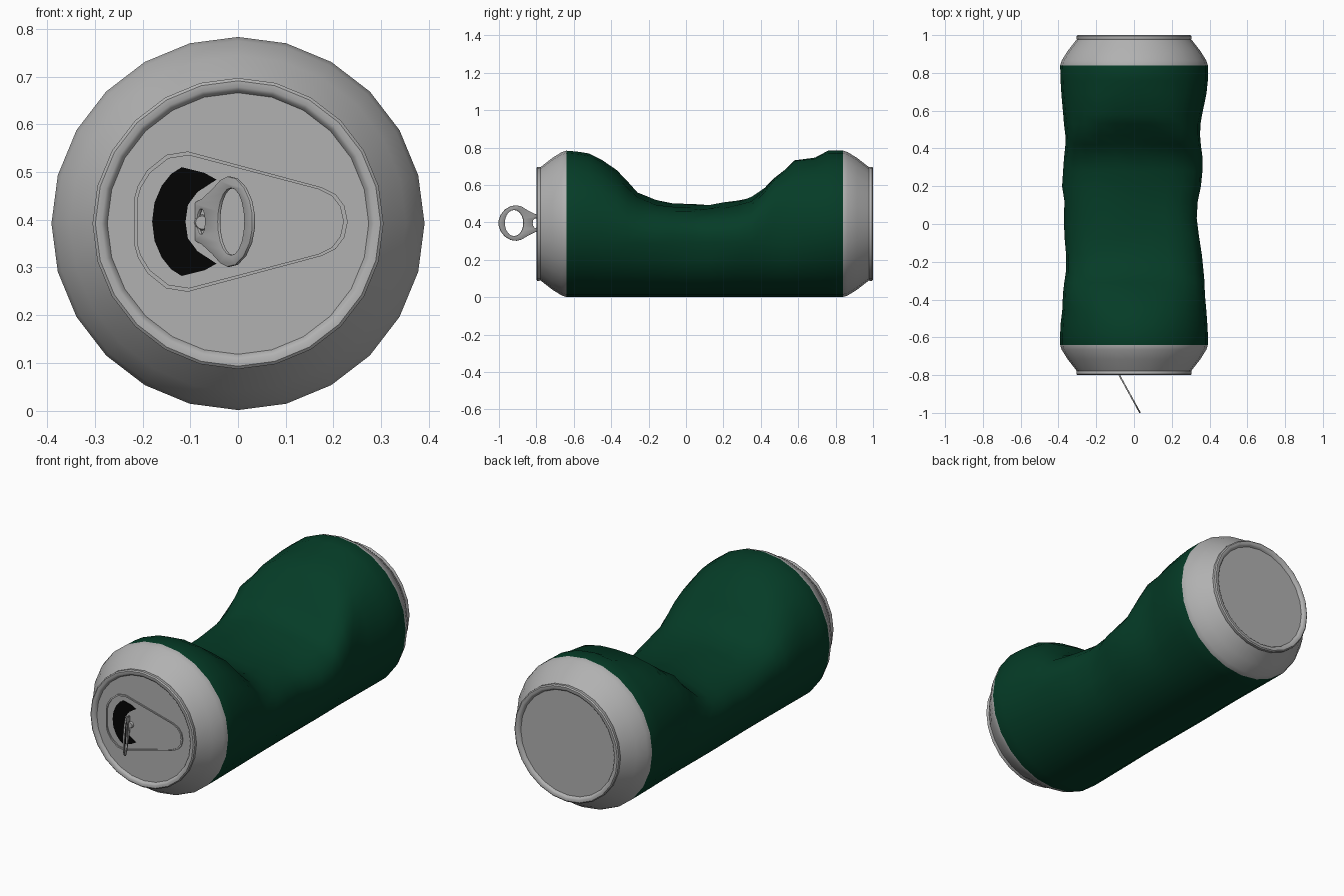
import bpy, bmesh, math, random
from mathutils import Matrix, Vector

if "Cube" in bpy.data.objects:
    bpy.data.objects.remove(bpy.data.objects["Cube"])

random.seed(4)
SIDES, R, ZC = 24, 0.391, 0.392
TOP = ZC + R


def material(name, rgb):
    m = bpy.data.materials.new(name)
    m.diffuse_color = (*rgb, 1)
    m.use_nodes = True
    m.node_tree.nodes["Principled BSDF"].inputs["Base Color"].default_value = m.diffuse_color
    return m


GREY = material("bare_metal_grey", (0.44, 0.44, 0.44))
GREEN = material("dark_green_paint", (0.0015, 0.045, 0.02))
BLACK = material("opening_black", (0.001, 0.001, 0.001))


def finish(name, bm, mats, angle=40):
    bmesh.ops.remove_doubles(bm, verts=bm.verts, dist=0.0002)
    bmesh.ops.recalc_face_normals(bm, faces=bm.faces)
    me = bpy.data.meshes.new(name)
    bm.to_mesh(me)
    bm.free()
    for m in mats:
        me.materials.append(m)
    ob = bpy.data.objects.new(name, me)
    bpy.context.collection.objects.link(ob)
    bpy.ops.object.select_all(action='DESELECT')
    ob.select_set(True)
    bpy.context.view_layer.objects.active = ob
    bpy.ops.object.shade_smooth_by_angle(angle=math.radians(angle))
    return ob


def plate(name, loops, thick, matrix, mat, bevel=0.0):
    """Flat plate from outline loops; inner loops become holes."""
    cu = bpy.data.curves.new(name + "_outline", 'CURVE')
    cu.dimensions = '2D'
    cu.fill_mode = 'BOTH'
    cu.extrude = thick / 2
    cu.bevel_depth = bevel
    cu.bevel_resolution = 1
    for pts in loops:
        sp = cu.splines.new('POLY')
        sp.points.add(len(pts) - 1)
        for p, (x, y) in zip(sp.points, pts):
            p.co = (x, y, 0, 1)
        sp.use_cyclic_u = True
    tmp = bpy.data.objects.new(name + "_outline", cu)
    bpy.context.collection.objects.link(tmp)
    me = bpy.data.meshes.new_from_object(tmp)
    bpy.data.objects.remove(tmp)
    bm = bmesh.new()
    bm.from_mesh(me)
    bpy.data.meshes.remove(me)
    for f in bm.faces:
        f.material_index = 0
    bm.transform(matrix)
    return finish(name, bm, [mat], 35)


def mirrored(half):
    """Close an upper half outline by mirroring it in y."""
    return half + [(x, -y) for x, y in reversed(half) if abs(y) > 1e-6]


def ellipse(cx, rx, ry, n):
    return [(cx + rx * math.cos(2 * math.pi * i / n),
             ry * math.sin(2 * math.pi * i / n)) for i in range(n)]


# Can ends: (distance from the end plane, radius), from recessed lid to shoulder
END = [(0.014, 0.274), (0.005, 0.279), (0.0, 0.286), (0.0, 0.299),
       (0.005, 0.305), (0.016, 0.305), (0.022, 0.303), (0.085, 0.352), (0.135, 0.383)]

# Crushed wall: y, height of the top, left and right half width
WALL = [(-0.64, 0.783, 0.39, 0.39), (-0.58, 0.778, 0.39, 0.39), (-0.52, 0.768, 0.387, 0.387),
        (-0.45, 0.733, 0.38, 0.382), (-0.37, 0.68, 0.377, 0.378), (-0.31, 0.615, 0.37, 0.373),
        (-0.26, 0.558, 0.365, 0.37), (-0.16, 0.515, 0.36, 0.365), (-0.07, 0.502, 0.368, 0.352),
        (0.03, 0.497, 0.372, 0.335), (0.12, 0.497, 0.377, 0.34), (0.2, 0.503, 0.38, 0.36),
        (0.28, 0.517, 0.377, 0.37), (0.35, 0.535, 0.372, 0.368), (0.42, 0.58, 0.368, 0.36),
        (0.47, 0.635, 0.368, 0.354), (0.53, 0.685, 0.37, 0.352), (0.58, 0.75, 0.374, 0.36),
        (0.69, 0.775, 0.384, 0.383), (0.76, 0.781, 0.388, 0.39), (0.84, 0.783, 0.39, 0.39)]
LOW = 0.29


def clamp(v):
    return max(0.0, min(1.0, v))


def crushed_point(y, h, wl, wr, a):
    x, z = R * math.cos(a), ZC + R * math.sin(a)
    dent = clamp((TOP - h) / 0.286)
    side = clamp((z - 0.05) / 0.25)
    x *= 1 + side * ((wr if x > 0 else wl) / 0.39 - 1)
    if z > LOW + 0.01 and dent > 0.01:
        t = (z - LOW) / (TOP - LOW)
        span = h - LOW
        # middle: sides fold over a low lip, lower on the right
        power = min((TOP - LOW) / span, 1.35 if x < 0 else 1.05)
        folded = LOW + span * (1 - max(0, 1 - t) ** power)
        folded -= 0.015 * dent * math.exp(-((x - 0.1) / 0.06) ** 2)
        # back: the wall keeps its round sides up to a steep flat cut
        cut = (z ** -16 + h ** -16) ** (-1 / 16)
        back = clamp((y - 0.33) / 0.12)
        z = folded + (cut - folded) * back
        # small crumples
        z += random.uniform(-0.008, 0.006) * dent * t
        x *= 1 - random.uniform(0, 0.03) * dent
    return x, y, z


# Can: one closed skin, green between the two shoulders
angles = [2 * math.pi * i / SIDES for i in range(SIDES)]


def ring_at(y, r):
    return [(r * math.cos(a), y, ZC + r * math.sin(a)) for a in angles]


rows = [ring_at(-0.8 + d, r) for d, r in END]
rows += [[crushed_point(*w, a) for a in angles] for w in WALL]
rows += [ring_at(1.0 - d, r) for d, r in reversed(END)]
bm = bmesh.new()
rings = [[bm.verts.new(p) for p in row] for row in rows]
first, last = len(END), len(END) + len(WALL) - 1
for k in range(len(rings) - 1):
    for i in range(SIDES):
        j = (i + 1) % SIDES
        f = bm.faces.new((rings[k][i], rings[k][j], rings[k + 1][j], rings[k + 1][i]))
        f.material_index = 1 if first <= k < last else 0
bm.faces.new(rings[0])
bm.faces.new(rings[-1])
finish("crushed_can", bm, [GREY, GREEN])

# Raised teardrop ridge on the lid
LID = -0.786
on_lid = Matrix.Translation((0, LID, ZC + 0.004)) @ Matrix.Rotation(math.pi / 2, 4, 'X')
outer = mirrored([(-0.217, 0.05), (-0.21, 0.075), (-0.19, 0.108), (-0.15, 0.14), (-0.105, 0.147),
                  (0.175, 0.072), (0.205, 0.057), (0.223, 0.033), (0.23, 0.0)])
inner = [(x * 0.965 - 0.001, y * 0.945) for x, y in outer]
plate("lid_ridge", [outer, inner], 0.012, on_lid, GREY)

# Crescent drinking opening
half = [(-0.11, 0.0), (-0.105, 0.035), (-0.085, 0.062), (-0.045, 0.088), (-0.07, 0.102), (-0.118, 0.114),
        (-0.14, 0.1), (-0.16, 0.075), (-0.175, 0.04), (-0.18, 0.0)]
plate("drinking_opening", [mirrored(half)], 0.006, on_lid, BLACK)

# Pull tab standing out from the lid
u = Vector((0.482, -0.876, 0)).normalized()
v = Vector((0, 0, 1))
w = u.cross(v)
tab_matrix = Matrix((u, v, w)).transposed().to_4x4()
tab_matrix.translation = (-0.092, -0.774, ZC + 0.004)
tab = mirrored([(0.0, 0.028), (0.01, 0.038), (0.04, 0.046), (0.085, 0.066), (0.12, 0.085), (0.15, 0.092),
                (0.185, 0.088), (0.22, 0.07), (0.245, 0.043), (0.256, 0.015)])
plate("pull_tab", [tab, ellipse(0.166, 0.06, 0.073, 20), ellipse(0.036, 0.02, 0.03, 10)],
      0.002, tab_matrix, GREY, bevel=0.003)

# Rivet holding the tab
bm = bmesh.new()
bmesh.ops.create_cone(bm, cap_ends=True, segments=12, radius1=0.018, radius2=0.014, depth=0.014,
                      matrix=Matrix.Translation((-0.075, LID - 0.003, ZC + 0.002))
                      @ Matrix.Rotation(math.pi / 2, 4, 'X'))
finish("tab_rivet", bm, [GREY])
